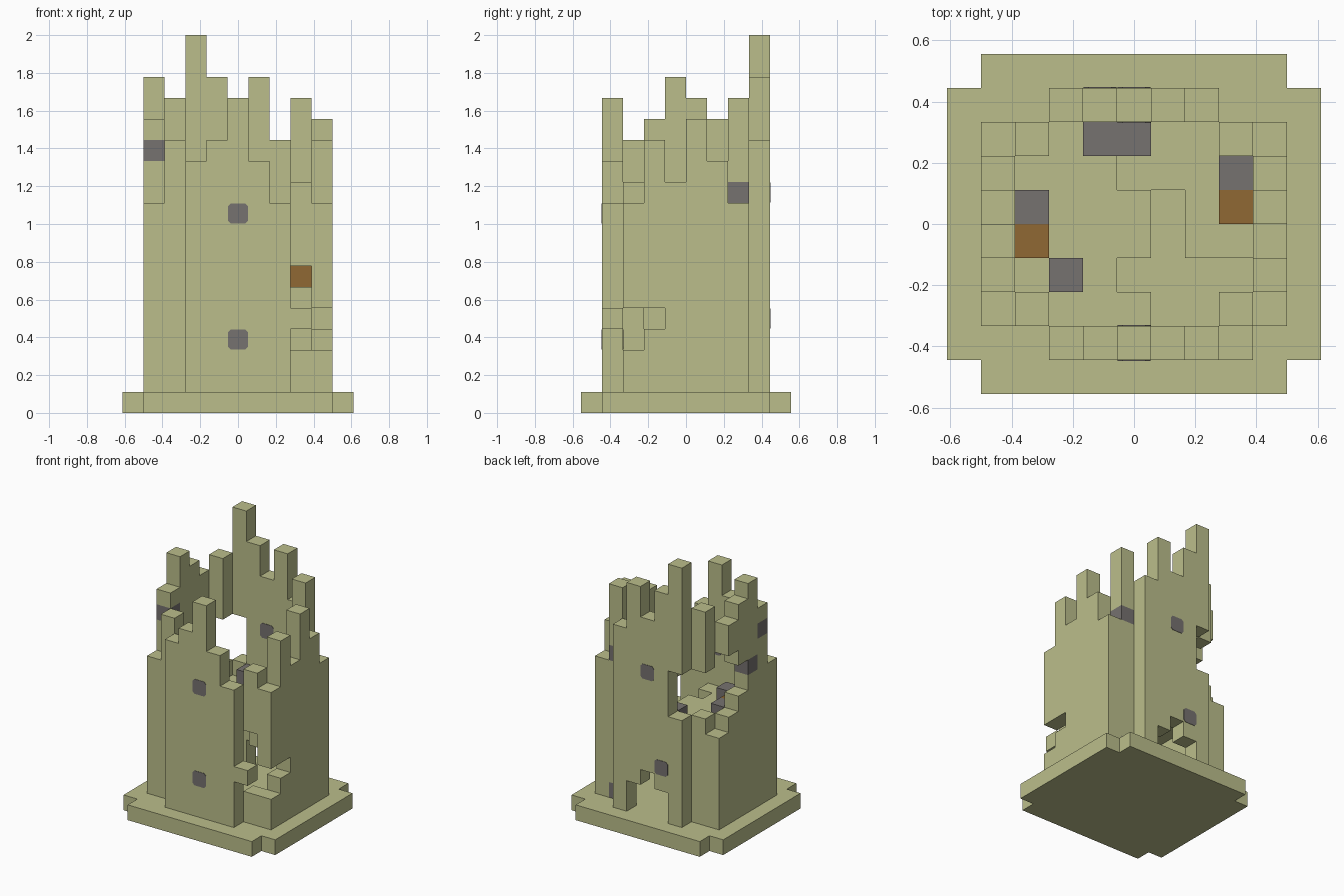
import bpy
import bmesh
from mathutils import Vector

if "Cube" in bpy.data.objects:
    bpy.data.objects.remove(bpy.data.objects["Cube"], do_unlink=True)

UNIT = 1 / 9
ORIGIN = Vector((-5.5, -5, 0))
SIDES = [Vector(v) for v in ((1, 0, 0), (-1, 0, 0), (0, 1, 0), (0, -1, 0), (0, 0, 1), (0, 0, -1))]


def material(name, colour):
    mat = bpy.data.materials.new(name)
    mat.use_nodes = True
    mat.diffuse_color = (*colour, 1)
    mat.node_tree.nodes["Principled BSDF"].inputs["Base Color"].default_value = (*colour, 1)
    return mat


stone = material("olive stone", (0.497, 0.515, 0.258))
slate = material("dark grey stone", (0.182, 0.168, 0.160))
wood = material("brown wood", (0.279, 0.138, 0.033))

# Each block cell belongs to a named part and has one material
cells = {}


def fill(part, xs, ys, zs, mat=stone):
    for x in xs:
        for y in ys:
            for z in zs:
                cells[(x, y, z)] = (part, mat)


def clear(x, y, zs):
    for z in zs:
        cells.pop((x, y, z), None)


def one(n):
    return range(n, n + 1)


# Foundation with notched corners
fill("foundation", range(11), range(1, 9), one(0))
fill("foundation", range(1, 10), range(10), one(0))

# Ragged walls: one height per column
for n, top in enumerate((12, 13, 15, 12, 10), 3):
    fill("front_wall", one(n), one(1), range(1, top))
for n, top in enumerate((18, 16, 14, 16, 13), 3):
    fill("back_wall", one(n), one(8), range(1, top))
for n, top in enumerate((10, 14, 16, 15, 14, 7), 2):
    fill("right_wall", one(1), one(n), range(1, top))
for n, top in enumerate((10, 13, 11, 14, 12, 10), 2):
    fill("left_wall", one(9), one(n), range(1, top))

# Corner columns between the walls
for x, y, top in ((2, 2, 13), (2, 7, 15), (8, 2, 11), (8, 7, 15)):
    fill("corner_columns", one(x), one(y), range(1, top))

# Upper breach at the back corner
clear(3, 8, range(8, 11))
clear(2, 7, range(8, 11))
clear(1, 6, range(8, 12))
clear(1, 5, range(9, 11))

# Low breach in the back wall
clear(6, 8, range(1, 3))
clear(5, 8, range(1, 4))
clear(4, 8, range(1, 3))

# Breach at the front corner, with a stray stone
clear(8, 2, range(3, 7))
clear(9, 2, range(3, 5))
clear(9, 3, one(4))
fill("stray_stone", one(8), one(1), one(4))

# Broken upper floor in two levels
fill("upper_floor", range(2, 5), range(3, 7), one(6))
fill("upper_floor", range(3, 5), range(2, 8), one(6))
fill("upper_floor", one(5), range(4, 6), one(6))
fill("upper_floor", one(5), one(2), one(6))
fill("upper_floor", one(5), one(7), one(6))
fill("lower_floor", range(5, 9), one(6), one(5))
fill("lower_floor", range(6, 8), one(7), one(5))
fill("lower_floor", range(7, 9), range(4, 6), one(5))

# Furniture on the floors
fill("stone_furniture", range(4, 6), one(7), one(7), slate)
fill("stone_furniture", one(2), one(5), one(7), slate)
fill("stone_furniture", one(3), one(3), one(7), slate)
fill("stone_furniture", one(8), one(6), one(6), slate)
fill("wooden_furniture", one(2), one(4), one(7), wood)
fill("wooden_furniture", one(8), one(5), one(6), wood)

# Dark stones set in the walls
for cell in ((1, 3, 12), (1, 4, 10), (8, 7, 10), (8, 7, 1)):
    cells[cell] = ("dark_wall_stones", slate)


def finish(name, bm, mat):
    mesh = bpy.data.meshes.new(name)
    bm.to_mesh(mesh)
    bm.free()
    mesh.materials.append(mat)
    bpy.context.collection.objects.link(bpy.data.objects.new(name, mesh))


def build(part, mat):
    """Make a part from the exposed sides of its cells."""
    bm = bmesh.new()
    verts = {}

    def vert(p):
        key = tuple(round(2 * c) for c in p)
        if key not in verts:
            verts[key] = bm.verts.new((p + ORIGIN) * UNIT)
        return verts[key]

    for cell, (owner, _) in cells.items():
        if owner != part:
            continue
        centre = Vector(cell) + Vector((0.5, 0.5, 0.5))
        for d in SIDES:
            if tuple(int(c) for c in Vector(cell) + d) in cells:
                continue
            u = Vector((d.y, d.z, d.x)) / 2
            v = d.cross(u)
            mid = centre + d / 2
            bm.faces.new([vert(mid + a * u + b * v) for a, b in ((-1, -1), (1, -1), (1, 1), (-1, 1))])
    bmesh.ops.dissolve_limit(bm, angle_limit=0.01, verts=bm.verts, edges=bm.edges)
    finish(part, bm, mat)


for part, mat in dict(cells.values()).items():
    build(part, mat)


# Windows with clipped corners, just proud of both wall faces
def window(name, x, y, z):
    bm = bmesh.new()
    bmesh.ops.create_cube(bm, size=UNIT)
    bmesh.ops.scale(bm, vec=(0.96, 1.05, 0.96), verts=bm.verts)
    along = [e for e in bm.edges if abs(e.verts[0].co.y - e.verts[1].co.y) > UNIT / 2]
    bmesh.ops.bevel(bm, geom=along, offset=0.015, segments=1, affect='EDGES')
    bmesh.ops.translate(bm, vec=(Vector((x, y, z)) + Vector((0.5, 0.5, 0.5)) + ORIGIN) * UNIT, verts=bm.verts)
    finish(name, bm, slate)


window("front_window_low", 5, 1, 3)
window("front_window_high", 5, 1, 9)
window("back_window_low", 4, 8, 4)
window("back_window_high", 5, 8, 10)
